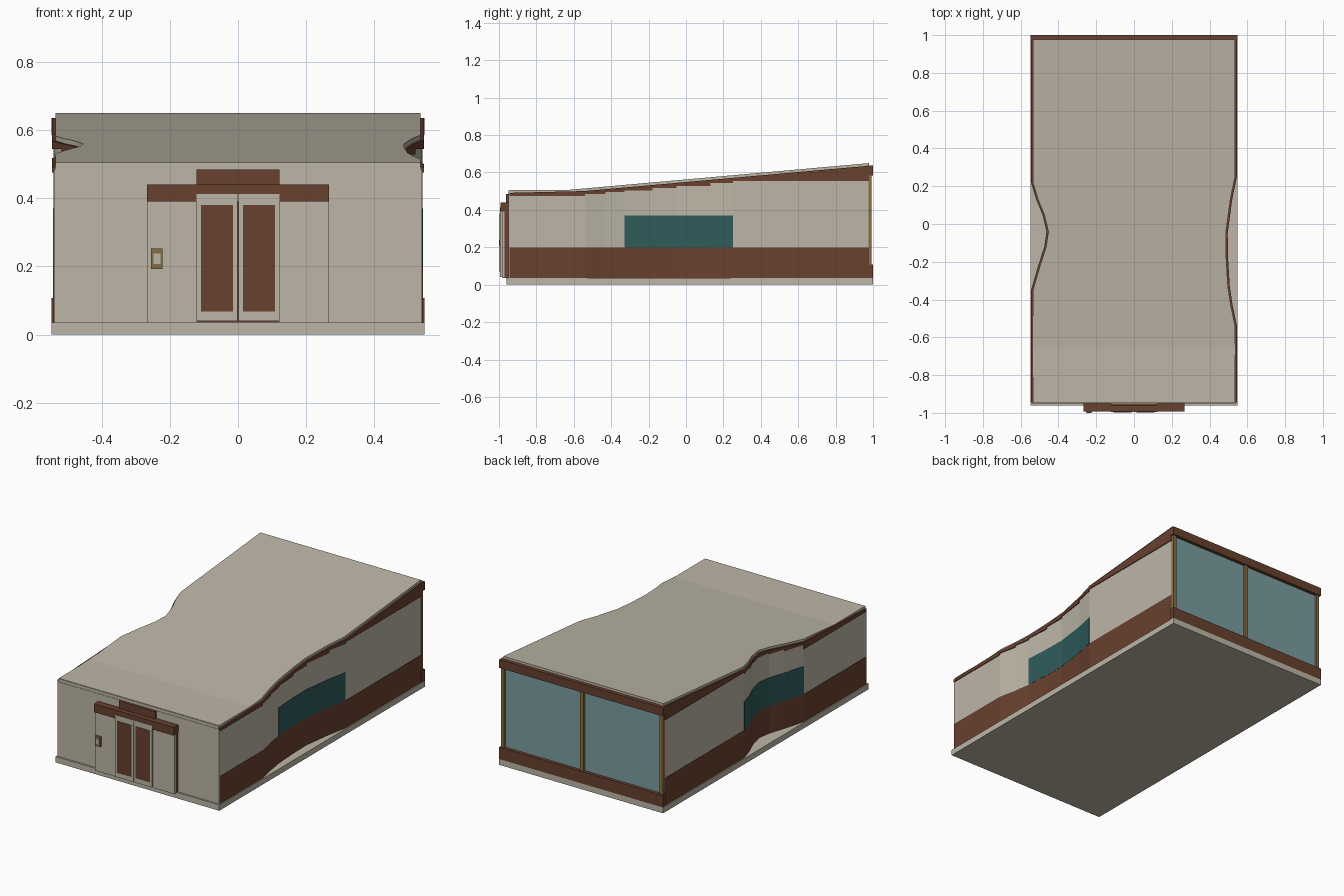
import bpy
import bmesh

old = bpy.data.objects.get("Cube")
if old:
    bpy.data.objects.remove(old, do_unlink=True)


def material(name, r, g, b):
    m = bpy.data.materials.new(name)
    m.use_nodes = True
    m.diffuse_color = (r, g, b, 1)
    m.node_tree.nodes["Principled BSDF"].inputs["Base Color"].default_value = (r, g, b, 1)
    return m


BEIGE = material("beige", 0.51, 0.47, 0.385)
BROWN = material("brown", 0.14, 0.052, 0.028)
TEAL = material("dark teal glass", 0.028, 0.105, 0.105)
GLASS = material("pale blue glass", 0.2, 0.34, 0.355)
GOLD = material("bronze", 0.24, 0.155, 0.06)


def finish(name, bm, mat):
    bmesh.ops.recalc_face_normals(bm, faces=bm.faces)
    mesh = bpy.data.meshes.new(name)
    bm.to_mesh(mesh)
    bm.free()
    mesh.materials.append(mat)
    obj = bpy.data.objects.new(name, mesh)
    bpy.context.collection.objects.link(obj)
    return obj


def box(name, mat, x0, x1, y0, y1, z0, z1):
    bm = bmesh.new()
    bmesh.ops.create_cube(bm, size=1)
    for v in bm.verts:
        v.co = ((x0 + x1) / 2 + v.co.x * (x1 - x0),
                (y0 + y1) / 2 + v.co.y * (y1 - y0),
                (z0 + z1) / 2 + v.co.z * (z1 - z0))
    return finish(name, bm, mat)


FRONT, BACK, SIDE, SLAB = -0.945, 0.978, 0.54, 0.035

# Plan outline of each curved long wall as (y, distance from the centre line)
LEFT = [(FRONT, SIDE), (-0.54, SIDE), (-0.43, 0.517), (-0.33, 0.502), (-0.18, 0.493),
        (-0.05, 0.491), (0.13, 0.515), (0.25, SIDE), (BACK, SIDE)]
RIGHT = [(FRONT, SIDE), (-0.35, SIDE), (-0.22, 0.502), (-0.12, 0.47), (-0.04, 0.458),
         (0.05, 0.48), (0.13, 0.513), (0.22, SIDE), (BACK, SIDE)]


def roof_top(y):
    return 0.505 + max(0, y + 0.65) * 0.089


def width_at(path, y):
    for (y0, w0), (y1, w1) in zip(path, path[1:]):
        if y <= y1:
            return w0 + (w1 - w0) * (y - y0) / (y1 - y0)
    return path[-1][1]


def wall_band(name, mat, path, sign, bottom, top, out=0.0, depth=0.02):
    """Flat wall panels along a path; heights are functions of (y, panel start)."""
    bm = bmesh.new()
    for (y0, w0), (y1, w1) in zip(path, path[1:]):
        rings = []
        for y, w in ((y0, w0), (y1, w1)):
            lo, hi = bottom(y, y0), top(y, y0)
            rings.append([bm.verts.new((sign * (w + d), y, z)) for d, z in
                          ((out, lo), (out, hi), (out - depth, hi), (out - depth, lo))])
        a, b = rings
        for i in range(4):
            j = (i + 1) % 4
            bm.faces.new((a[i], a[j], b[j], b[i]))
        bm.faces.new(a[::-1])
        bm.faces.new(b)
    return finish(name, bm, mat)


def level(z):
    return lambda y, start: z


def step(y, start):
    return roof_top(start) - 0.03


def under_roof(y, start):
    return roof_top(y) - 0.014


# Floor slab
box("floor_slab", BEIGE, -0.547, 0.547, -0.96, 1.0, 0, SLAB)

# Long walls with plinth, stepped fascia and curved window
for label, path, sign, first, last in (("left", LEFT, 1, 3, 8), ("right", RIGHT, -1, 1, 8)):
    wall_band(label + "_plinth", BROWN, path, sign, level(SLAB), level(0.2), 0.002)
    wall_band(label + "_wall", BEIGE, path, sign, level(0.2), step)
    wall_band(label + "_fascia", BROWN, path, sign, step, under_roof, 0.005)
    wall_band(label + "_window", TEAL, path[first:last], sign, level(0.2), level(0.37),
              0.003, 0.006)

# Sloping roof that follows both curved walls
bm = bmesh.new()
rows = []
for y in sorted({p[0] for p in LEFT + RIGHT} | {-0.65}):
    r, l, z = 0.005 - width_at(RIGHT, y), width_at(LEFT, y) - 0.005, roof_top(y)
    rows.append([bm.verts.new(c) for c in
                 ((r, y, z), (l, y, z), (l, y, z - 0.015), (r, y, z - 0.015))])
for a, b in zip(rows, rows[1:]):
    for i in range(4):
        j = (i + 1) % 4
        bm.faces.new((a[i], a[j], b[j], b[i]))
bm.faces.new(rows[0])
bm.faces.new(rows[-1])
finish("roof", bm, BEIGE)

# Front wall
box("front_wall", BEIGE, -SIDE, SIDE, -0.95, -0.925, SLAB, 0.485)
box("front_roof_edge", BEIGE, -0.535, 0.535, -0.948, -0.925, 0.485, 0.503)

# Entrance surround
box("entrance_backing", BROWN, -0.264, 0.264, -0.975, -0.945, SLAB, 0.44)
box("entrance_lintel", BROWN, -0.267, 0.267, -0.992, -0.945, 0.39, 0.44)
box("entrance_header", BROWN, -0.122, 0.122, -0.962, -0.945, 0.44, 0.485)
for label, s in (("left", 1), ("right", -1)):
    box(label + "_entrance_panel", BEIGE, *sorted((s * 0.12, s * 0.265)),
        -0.985, -0.97, SLAB, 0.39)
    box(label + "_door", BEIGE, *sorted((s * 0.002, s * 0.121)), -0.995, -0.97, 0.04, 0.413)
    box(label + "_door_pane", BROWN, *sorted((s * 0.014, s * 0.109)),
        -0.997, -0.993, 0.068, 0.38)

# Entry keypad
box("keypad_frame", GOLD, -0.255, -0.222, -0.997, -0.98, 0.192, 0.252)
box("keypad_face", BEIGE, -0.248, -0.228, -1.0, -0.996, 0.207, 0.238)

# Glazed back wall
box("back_glass", GLASS, -0.535, 0.535, 0.972, 0.98, 0.1, 0.59)
box("back_sill_beam", BROWN, -0.547, 0.547, 0.97, 1.0, SLAB, 0.107)
box("back_top_beam", BROWN, -0.547, 0.547, 0.97, 1.0, 0.585, 0.636)
for label, x in (("left", 0.53), ("middle", 0), ("right", -0.53)):
    box(label + "_back_post", GOLD, x - 0.011, x + 0.011, 0.975, 0.993, 0.107, 0.585)
